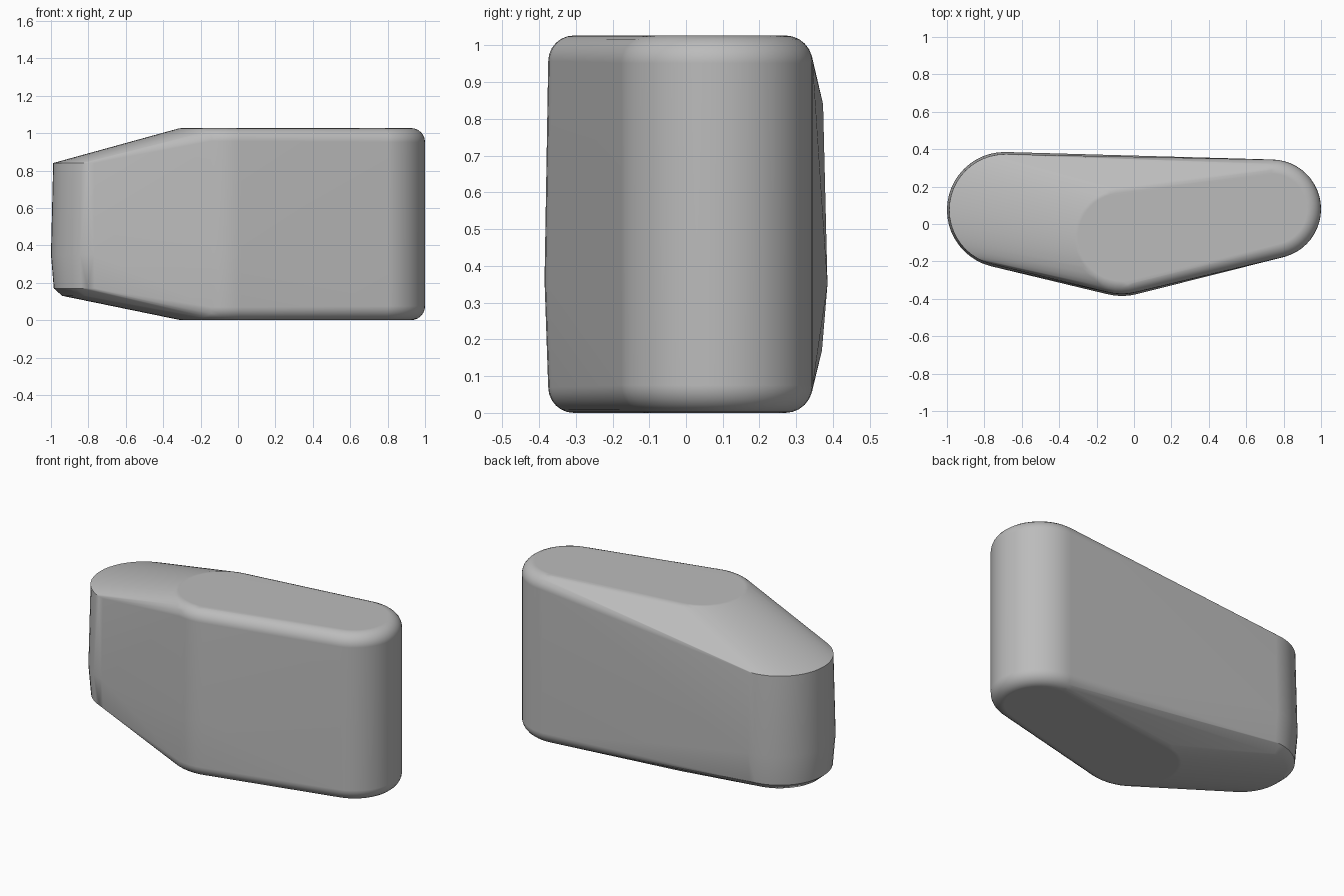
import bpy
import bmesh
import math

cube = bpy.data.objects.get("Cube")
if cube:
    bpy.data.objects.remove(cube, do_unlink=True)

SEGMENTS = 48
HEIGHT = 1.027

# One plain grey finish
grey = bpy.data.materials.new("plain grey")
grey.use_nodes = True
colour = (0.5, 0.5, 0.5, 1)
grey.diffuse_color = colour
grey.node_tree.nodes["Principled BSDF"].inputs["Base Color"].default_value = colour


def add_post(bm, x, y, profile):
    """Rings of points for a round post; profile is a list of (radius, z)."""
    for radius, z in profile:
        for i in range(SEGMENTS):
            a = math.tau * i / SEGMENTS
            bm.verts.new((x + radius * math.cos(a), y + radius * math.sin(a), z))


def rounded(radius, fillet, belly=0.0):
    """Profile of a full-height post with filleted rims and a slight belly."""
    arc = [(radius - fillet * (1 - math.cos(t)), fillet * (1 - math.sin(t)))
           for t in (math.radians(d) for d in range(0, 91, 15))]
    profile = arc + [(r, HEIGHT - z) for r, z in arc]
    return profile + [(radius + belly, 0.36)]


# The body is a skin stretched round three upright posts
bm = bmesh.new()
add_post(bm, 0.735, 0.08, rounded(0.265, 0.075))
add_post(bm, -0.065, -0.07, rounded(0.305, 0.07, 0.01))
add_post(bm, -0.69, 0.075, [(0.25, 0.13), (0.295, 0.17), (0.31, 0.35), (0.298, 0.84)])
hull = bmesh.ops.convex_hull(bm, input=bm.verts[:], use_existing_faces=False)
spare = {g for g in hull["geom_interior"] + hull["geom_unused"]
         if isinstance(g, bmesh.types.BMVert)}
bmesh.ops.delete(bm, geom=list(spare), context="VERTS")
bmesh.ops.dissolve_limit(bm, angle_limit=math.radians(0.5),
                         verts=bm.verts[:], edges=bm.edges[:])
bmesh.ops.recalc_face_normals(bm, faces=bm.faces[:])

mesh = bpy.data.meshes.new("body")
bm.to_mesh(mesh)
bm.free()
mesh.materials.append(grey)
body = bpy.data.objects.new("body", mesh)
bpy.context.collection.objects.link(body)

# Smooth sides with crisp rims at the tapered end
bpy.ops.object.select_all(action="DESELECT")
body.select_set(True)
bpy.context.view_layer.objects.active = body
bpy.ops.object.shade_smooth_by_angle(angle=math.radians(30))
weights = body.modifiers.new("even shading", "WEIGHTED_NORMAL")
weights.keep_sharp = True
